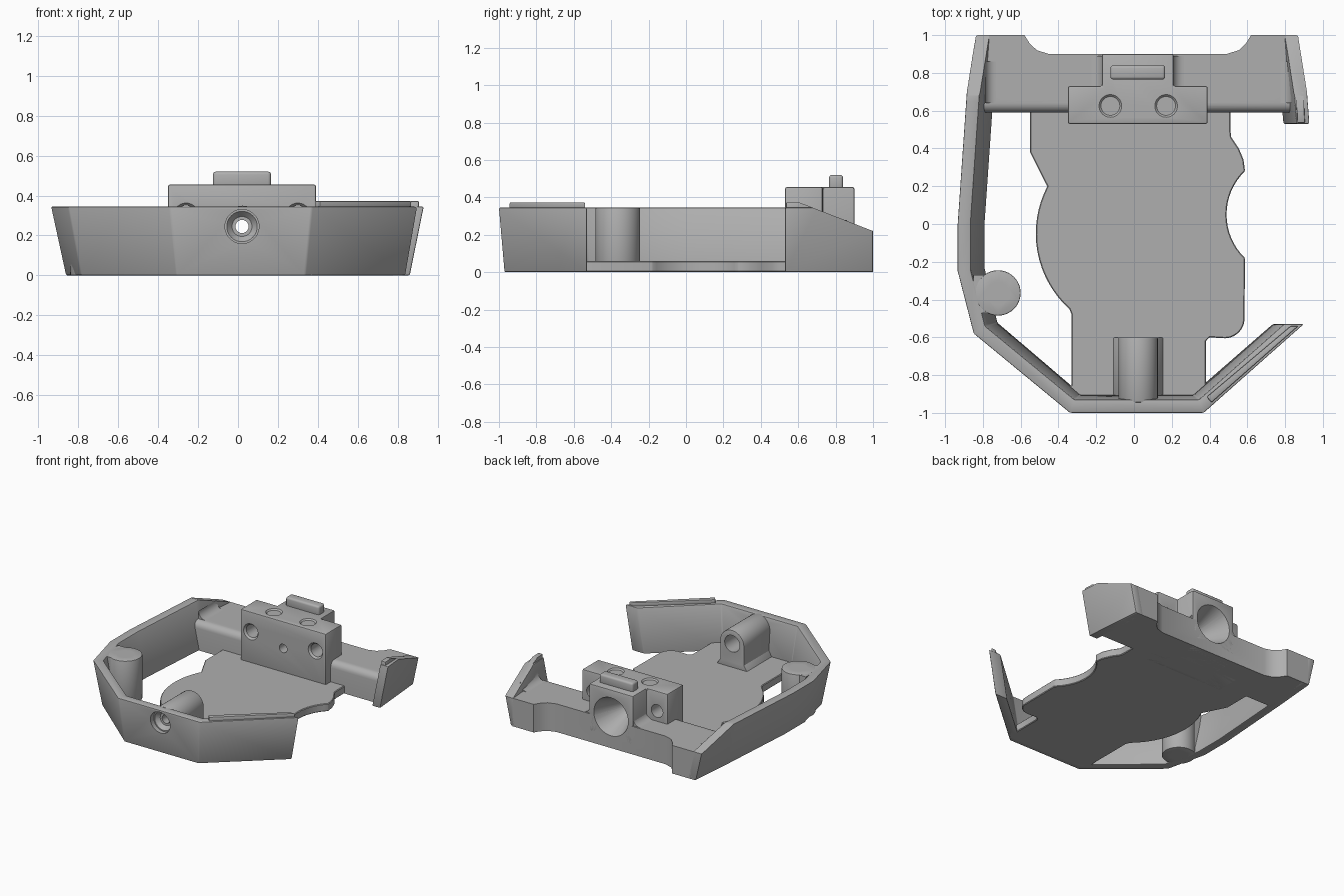
import bpy, bmesh
from math import cos, sin, radians
from mathutils import Vector

if "Cube" in bpy.data.objects:
    bpy.data.objects.remove(bpy.data.objects["Cube"], do_unlink=True)

grey = bpy.data.materials.new("plain_grey")
grey.use_nodes = True
COLOUR = (0.43, 0.43, 0.43, 1)
grey.diffuse_color = COLOUR
grey.node_tree.nodes["Principled BSDF"].inputs["Base Color"].default_value = COLOUR


def finish(name, bm):
    bmesh.ops.recalc_face_normals(bm, faces=bm.faces)
    mesh = bpy.data.meshes.new(name)
    bm.to_mesh(mesh)
    bm.free()
    mesh.materials.append(grey)
    ob = bpy.data.objects.new(name, mesh)
    bpy.context.collection.objects.link(ob)
    return ob


def apply_mod(ob, kind, **settings):
    mod = ob.modifiers.new(kind, kind)
    for key, value in settings.items():
        setattr(mod, key, value)
    bpy.context.view_layer.objects.active = ob
    bpy.ops.object.modifier_apply(modifier=mod.name)


def bevel(ob, width=0.008, segments=2):
    apply_mod(ob, 'BEVEL', width=width, segments=segments, limit_method='ANGLE', angle_limit=radians(35))
    return ob


def prism(name, points, vec):
    """Extrude a closed outline of 3D points along a vector."""
    bm = bmesh.new()
    face = bm.faces.new([bm.verts.new(p) for p in points])
    new = bmesh.ops.extrude_face_region(bm, geom=[face])["geom"]
    bmesh.ops.translate(bm, vec=vec, verts=[v for v in new if isinstance(v, bmesh.types.BMVert)])
    return finish(name, bm)


def plate(name, outline, z0, z1):
    return prism(name, [(x, y, z0) for x, y in outline], (0, 0, z1 - z0))


def rect(x0, x1, y0, y1):
    return [(x0, y0), (x1, y0), (x1, y1), (x0, y1)]


def arc(cx, cy, r, a0, a1, n=16):
    angles = [radians(a0 + (a1 - a0) * i / n) for i in range(n + 1)]
    return [(cx + r * cos(a), cy + r * sin(a)) for a in angles]


def cone(name, start, end, r1, r2):
    start, end = Vector(start), Vector(end)
    bm = bmesh.new()
    bmesh.ops.create_cone(bm, cap_ends=True, segments=40, radius1=r1, radius2=r2, depth=(end - start).length)
    turn = (end - start).to_track_quat('Z', 'Y').to_matrix().to_4x4()
    turn.translation = (start + end) / 2
    bm.transform(turn)
    return finish(name, bm)


def inset_path(path, t):
    """Offset an open path to its right; both ends keep their y."""
    pts = [Vector(p) for p in path]
    dirs = [(b - a).normalized() for a, b in zip(pts, pts[1:])]
    norms = [Vector((d.y, -d.x)) for d in dirs]
    out = []
    for i, p in enumerate(pts):
        if i in (0, len(pts) - 1):
            k = min(i, len(dirs) - 1)
            out.append(p + norms[k] * t - dirs[k] * (norms[k].y * t / dirs[k].y))
        else:
            n = norms[i - 1] + norms[i]
            out.append(p + n * (2 * t / n.length_squared))
    return out


def leaning_wall(name, top, bottom, height, t=0.07):
    bm = bmesh.new()
    rings = [[bm.verts.new((p[0], p[1], z)) for p, z in zip(c, (0, 0, height, height))]
             for c in zip(bottom, inset_path(bottom, t), inset_path(top, t), top)]
    for a, b in zip(rings, rings[1:]):
        for i in range(4):
            bm.faces.new((a[i], a[i - 1], b[i - 1], b[i]))
    bm.faces.new(rings[0])
    bm.faces.new(rings[-1])
    return bevel(finish(name, bm))


# Leaning outer walls, with the rear ends sloping down
RIM, SHELF, FLOOR = 0.345, 0.22, 0.06
frame = leaning_wall(
    "frame_wall",
    [(.9, -.53), (.37, -1), (-.34, -1), (-.85, -.58), (-.935, -.25), (-.935, 0), (-.89, .65), (-.865, 1)],
    [(.84, -.53), (.335, -.97), (-.305, -.97), (-.785, -.56), (-.86, -.24), (-.86, 0), (-.815, .65), (-.785, 1)],
    RIM)
wing = leaning_wall("rear_wing_wall", [(.895, 1), (.93, .53)], [(.82, 1), (.86, .53)], RIM)
front_lip = bevel(plate("front_lip", [(.41, -.945), (.87, -.54), (.83, -.54), (.385, -.915)], .33, .373), .006)
wing_lip = bevel(plate("wing_lip", [(.865, .535), (.905, .535), (.897, .7), (.857, .7)], .3, .373), .006)
slope = prism("slope_cutter", [(-1.2, .6, .375), (-1.2, 1.1, .181), (-1.2, 1.1, .5), (-1.2, .6, .5)], (2.4, 0, 0))
for ob in (frame, wing, wing_lip):
    apply_mod(ob, 'BOOLEAN', object=slope, operation='DIFFERENCE', solver='EXACT')
bpy.data.objects.remove(slope, do_unlink=True)

# Thin floor with a curvy outline
floor = bevel(plate("floor_plate", [(-.55, .62), (-.55, .38), (-.48, .24)]
                    + arc(.02, -.05, .54, 152.5, 228) + [(-.33, -.48), (-.33, -.85), (-.36, -.88), (-.33, -.94),
                                                        (.37, -.94), (.41, -.88), (.38, -.85), (.38, -.62), (.40, -.6)]
                    + arc(.48, -.5, .105, 265, 360) + arc(.81, .05, .32, 226, 134)
                    + [(.58, .34), (.555, .4), (.515, .46), (.51, .5), (.51, .62)], 0, FLOOR), .005, 1)

# Rear shelf with end tabs and a rounded front edge
shelf = plate("rear_shelf", [(-.795, .59), (.845, .59), (.805, 1), (.62, 1), (.595, .96), (.555, .92), (.49, .9),
                             (-.45, .9), (-.515, .92), (-.555, .96), (-.58, 1), (-.775, 1)], 0, SHELF)
bm = bmesh.new()
bm.from_mesh(shelf.data)
edge = [e for e in bm.edges if all(v.co.y < .6 and v.co.z > .2 for v in e.verts)]
bmesh.ops.bevel(bm, geom=edge, offset=.05, segments=6, profile=.5, affect='EDGES')
bm.to_mesh(shelf.data)
bm.free()

# Mounting block and its top key
block = bevel(plate("mount_block", [(-.35, .53), (.39, .53), (.39, .73), (.21, .73), (.21, .9),
                                    (-.17, .9), (-.17, .73), (-.35, .73)], 0, .455), .01)
bevel(plate("top_key", rect(-.125, .165, .765, .84), .44, .52), .015, 3)

# Coves where the shelf meets the block and the walls
coves = []
for i, (x, side, y0, y1) in enumerate([(-.165, -1, .72, .89), (.205, 1, .72, .89),
                                       (-.79, 1, .64, .86), (.835, -1, .64, .86)]):
    r = .06
    curve = [(x + side * (r + u), SHELF + r + v) for u, v in arc(0, 0, r, 180, 270, 8)] if side > 0 else \
            [(x - r + u, SHELF + r + v) for u, v in arc(0, 0, r, 0, -90, 8)]
    coves.append(prism(f"cove_{i + 1}", [(px, y0, pz) for px, pz in curve + [(x, SHELF - .01)]], (0, y1 - y0, 0)))

# Arched boss behind the front wall
boss = bevel(prism("front_boss", [(x, -.6, z) for x, z in arc(.022, .245, .104, 0, 180, 20)
                                  + [(-.082, .1), (-.115, .05), (.16, .05), (.126, .1)]], (0, -.345, 0)), .006)

# Round post tied to the side wall
post = bevel(cone("side_post", (-.72, -.365, 0), (-.72, -.365, RIM), .12, .12), .006)
web = prism("post_web", [(-.80, -.47, .005), (-.72, -.47, .005), (-.72, -.47, .343), (-.85, -.47, .343)], (0, .2, 0))

# Holes: straight bores, countersinks and cross bores
cutters = []


def bore(start, end, r1, r2=None):
    cutters.append(cone("bore_cutter", start, end, r1, r2 or r1))


for x, y, r, rim, top in [(-.655, .74, .055, .08, SHELF), (.69, .74, .055, .08, SHELF),
                          (-.465, .755, .09, .1, SHELF), (.495, .755, .09, .1, SHELF),
                          (-.125, .625, .05, .06, .455), (.17, .625, .05, .06, .455),
                          (-.44, .415, .058, .07, FLOOR), (.48, -.5, .06, .07, FLOOR),
                          (-.72, -.365, .052, .062, RIM)]:
    sink = rim - r
    bore((x, y, -.1), (x, y, .6), r)
    bore((x, y, top - sink), (x, y, top + sink), r, rim + sink)
    bore((x, y, -.02), (x, y, .02), rim + .015, r)
for x in (-.26, .30):
    bore((x, .4, .3), (x, .95, .3), .05)
    bore((x, .515, .3), (x, .545, .3), .075, .05)
axis = lambda y: (.02, y, .245)
bore(axis(-1.1), axis(.8), .033)
bore(axis(-1.03), axis(-.95), .085)
bore(axis(-.96), axis(-.92), .085, .05)
bore(axis(-.8), axis(-.5), .065)
bore(axis(.63), axis(.94), .04, .165)


def bounds(ob):
    cos_ = [v.co for v in ob.data.vertices]
    return [(min(c[i] for c in cos_), max(c[i] for c in cos_)) for i in range(3)]


for ob in [frame, floor, shelf, block, boss, post, web] + coves:
    for cutter in cutters:
        if all(a[0] < b[1] and b[0] < a[1] for a, b in zip(bounds(ob), bounds(cutter))):
            apply_mod(ob, 'BOOLEAN', object=cutter, operation='DIFFERENCE', solver='EXACT')
for cutter in cutters:
    bpy.data.objects.remove(cutter, do_unlink=True)

# Smooth the round faces, keep the edges crisp
bpy.ops.object.select_all(action='DESELECT')
for ob in bpy.context.collection.objects:
    if ob.type == 'MESH' and grey.name in ob.data.materials:
        ob.select_set(True)
        bpy.context.view_layer.objects.active = ob
bpy.ops.object.shade_smooth_by_angle(angle=radians(30))
